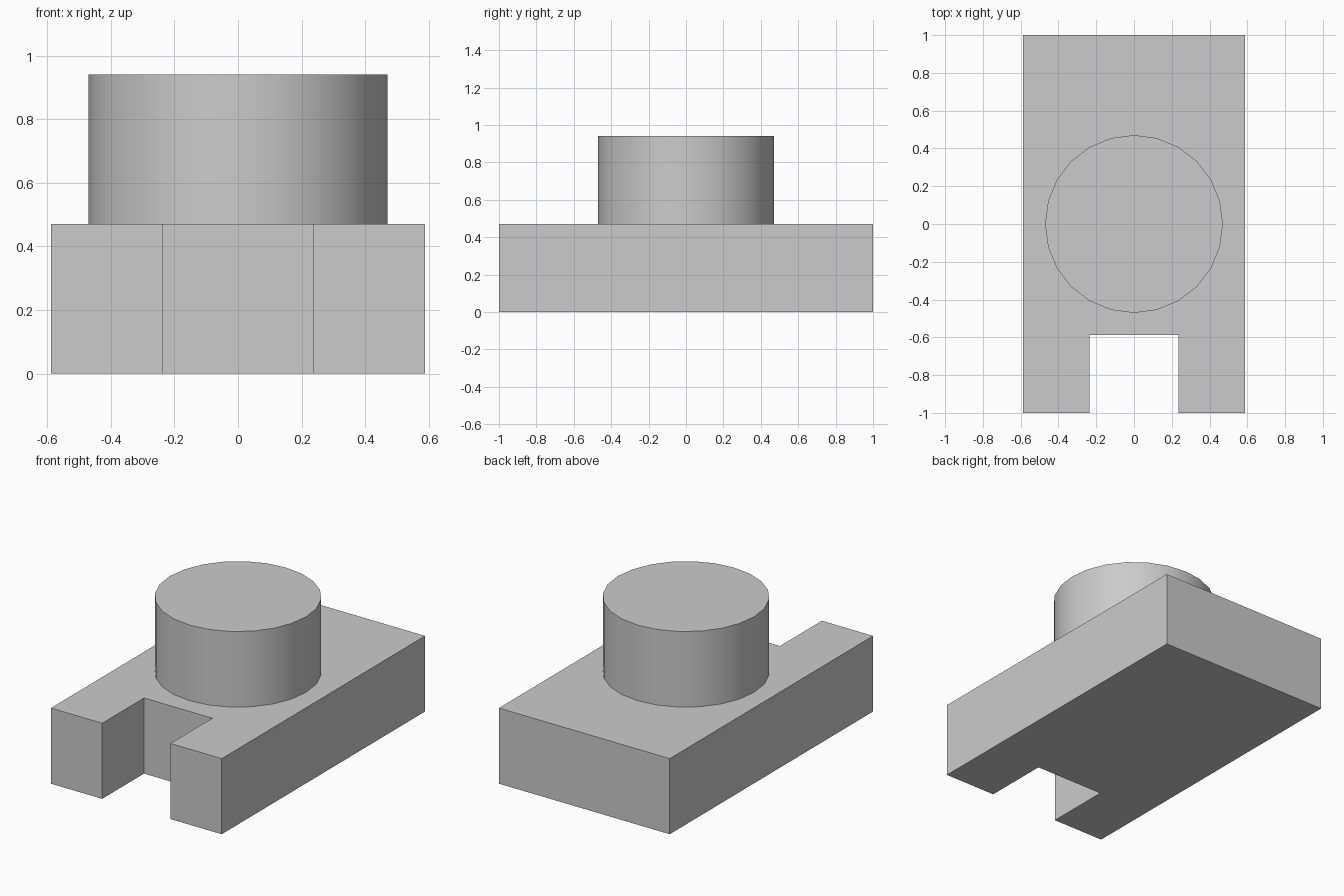
import bpy, bmesh, math

if "Cube" in bpy.data.objects:
    bpy.data.objects.remove(bpy.data.objects["Cube"])

U = 2 / 17  # modelling unit

grey = bpy.data.materials.new("plain_grey")
grey.diffuse_color = (0.6, 0.6, 0.6, 1)
grey.use_nodes = True
grey.node_tree.nodes["Principled BSDF"].inputs["Base Color"].default_value = grey.diffuse_color


def finish(bm, name):
    bmesh.ops.recalc_face_normals(bm, faces=bm.faces)
    mesh = bpy.data.meshes.new(name)
    bm.to_mesh(mesh)
    bm.free()
    mesh.materials.append(grey)
    obj = bpy.data.objects.new(name, mesh)
    bpy.context.collection.objects.link(obj)
    return obj


def extrude_profile(name, points, z0, z1):
    bm = bmesh.new()
    face = bm.faces.new([bm.verts.new((x, y, z0)) for x, y in points])
    top = bmesh.ops.extrude_face_region(bm, geom=[face])["geom"]
    verts = [v for v in top if isinstance(v, bmesh.types.BMVert)]
    bmesh.ops.translate(bm, verts=verts, vec=(0, 0, z1 - z0))
    return finish(bm, name)


# Base block with a square notch in the front edge
w, s, notch = 5 * U, 2 * U, -5 * U
half = [(s, notch), (s, -1), (w, -1), (w, 1)]
outline = half + [(-x, y) for x, y in reversed(half)]
extrude_profile("notched_base", outline, 0, 4 * U)

# Round boss standing on the base
r = 4 * U
circle = [(r * math.cos(math.tau * i / 24), r * math.sin(math.tau * i / 24)) for i in range(24)]
boss = extrude_profile("round_boss", circle, 4 * U, 8 * U)
bpy.context.view_layer.objects.active = boss
boss.select_set(True)
bpy.ops.object.shade_smooth_by_angle(angle=math.radians(30))
